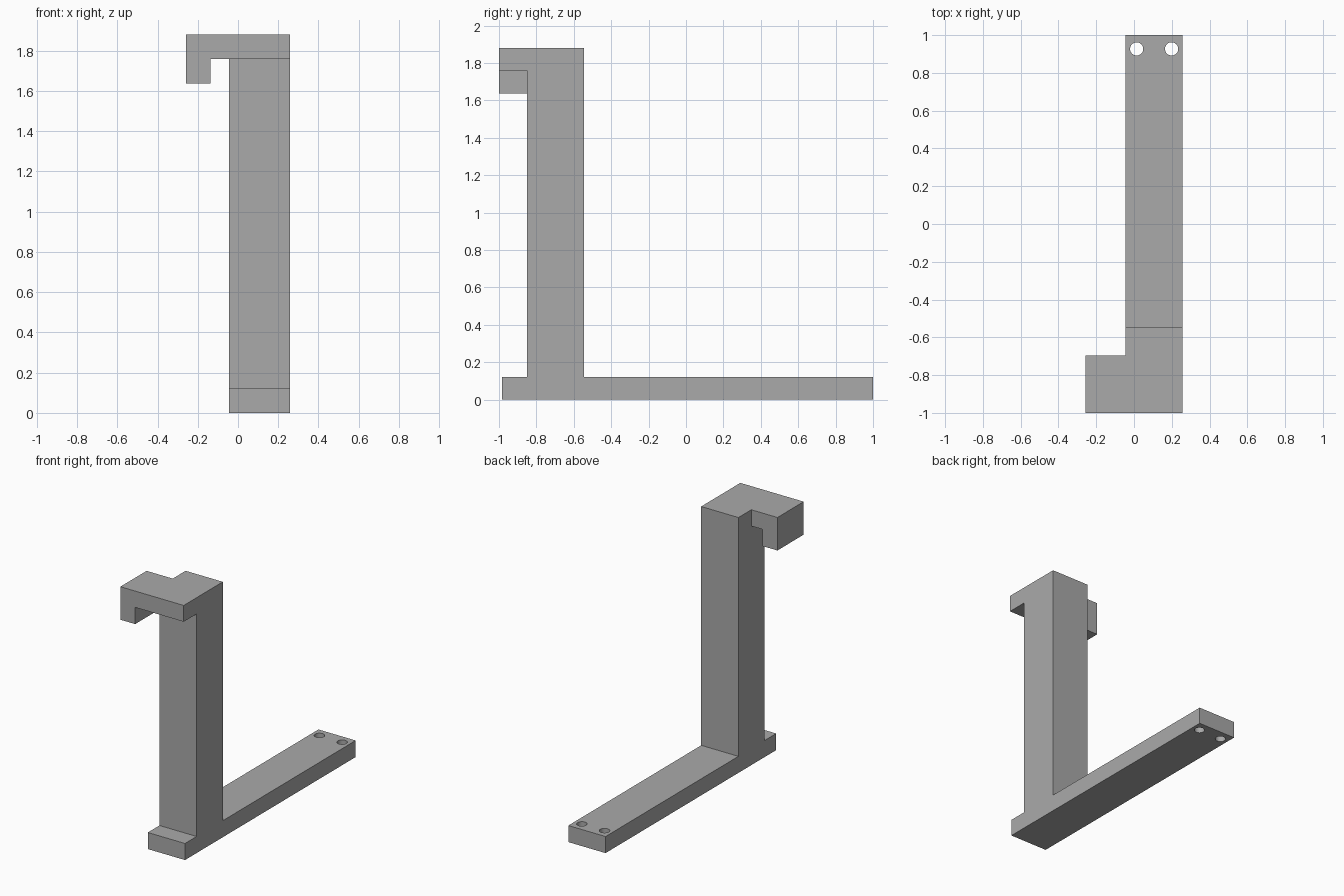
import bpy
import bmesh
from mathutils import Matrix, Vector

cube = bpy.data.objects.get("Cube")
if cube:
    bpy.data.objects.remove(cube, do_unlink=True)

grey = bpy.data.materials.new("plain grey")
grey.use_nodes = True
colour = (0.4, 0.4, 0.4, 1)
grey.diffuse_color = colour
grey.node_tree.nodes["Principled BSDF"].inputs["Base Color"].default_value = colour


def add_object(name, bm):
    bmesh.ops.recalc_face_normals(bm, faces=bm.faces)
    mesh = bpy.data.meshes.new(name)
    bm.to_mesh(mesh)
    bm.free()
    mesh.materials.append(grey)
    obj = bpy.data.objects.new(name, mesh)
    bpy.context.collection.objects.link(obj)
    return obj


def extrude_profile(name, points, depth):
    bm = bmesh.new()
    face = bm.faces.new([bm.verts.new(p) for p in points])
    result = bmesh.ops.extrude_face_region(bm, geom=[face])
    moved = [g for g in result["geom"] if isinstance(g, bmesh.types.BMVert)]
    bmesh.ops.translate(bm, verts=moved, vec=Vector(depth))
    return add_object(name, bm)


def combine(target, tool, operation):
    mod = target.modifiers.new(operation.lower(), 'BOOLEAN')
    mod.operation = operation
    mod.solver = 'EXACT'
    mod.object = tool
    bpy.context.view_layer.objects.active = target
    bpy.ops.object.modifier_apply(modifier=mod.name)
    bpy.data.objects.remove(tool, do_unlink=True)


left, right, outer = 0.258, -0.045, -0.258
base_top, hook_under, top = 0.122, 1.76, 1.88
post_front, post_back = -0.85, -0.545

# Long foot and upright post, one side profile
side = [(-0.985, 0), (1, 0), (1, base_top), (post_back, base_top),
        (post_back, top), (post_front, top), (post_front, base_top),
        (-0.985, base_top)]
stand = extrude_profile("hook_stand", [(right, y, z) for y, z in side],
                        (left - right, 0, 0))

# Hooked arm across the top of the post
arm = [(left, top), (outer, top), (outer, 1.637), (-0.137, 1.637),
       (-0.137, hook_under), (left, hook_under)]
hook = extrude_profile("top_hook", [(x, -1, z) for x, z in arm],
                       (0, 0.305, 0))
combine(stand, hook, 'UNION')

# Two screw holes through the back end of the foot
for x in (0.014, 0.199):
    bm = bmesh.new()
    bmesh.ops.create_cone(bm, cap_ends=True, segments=32, radius1=0.035,
                          radius2=0.035, depth=0.4,
                          matrix=Matrix.Translation((x, 0.927, 0.06)))
    cutter = add_object("screw_hole_cutter", bm)
    cutter.hide_render = True
    combine(stand, cutter, 'DIFFERENCE')

# Smooth hole walls, crisp edges elsewhere
bpy.ops.object.select_all(action='DESELECT')
stand.select_set(True)
bpy.context.view_layer.objects.active = stand
bpy.ops.object.shade_smooth_by_angle()
